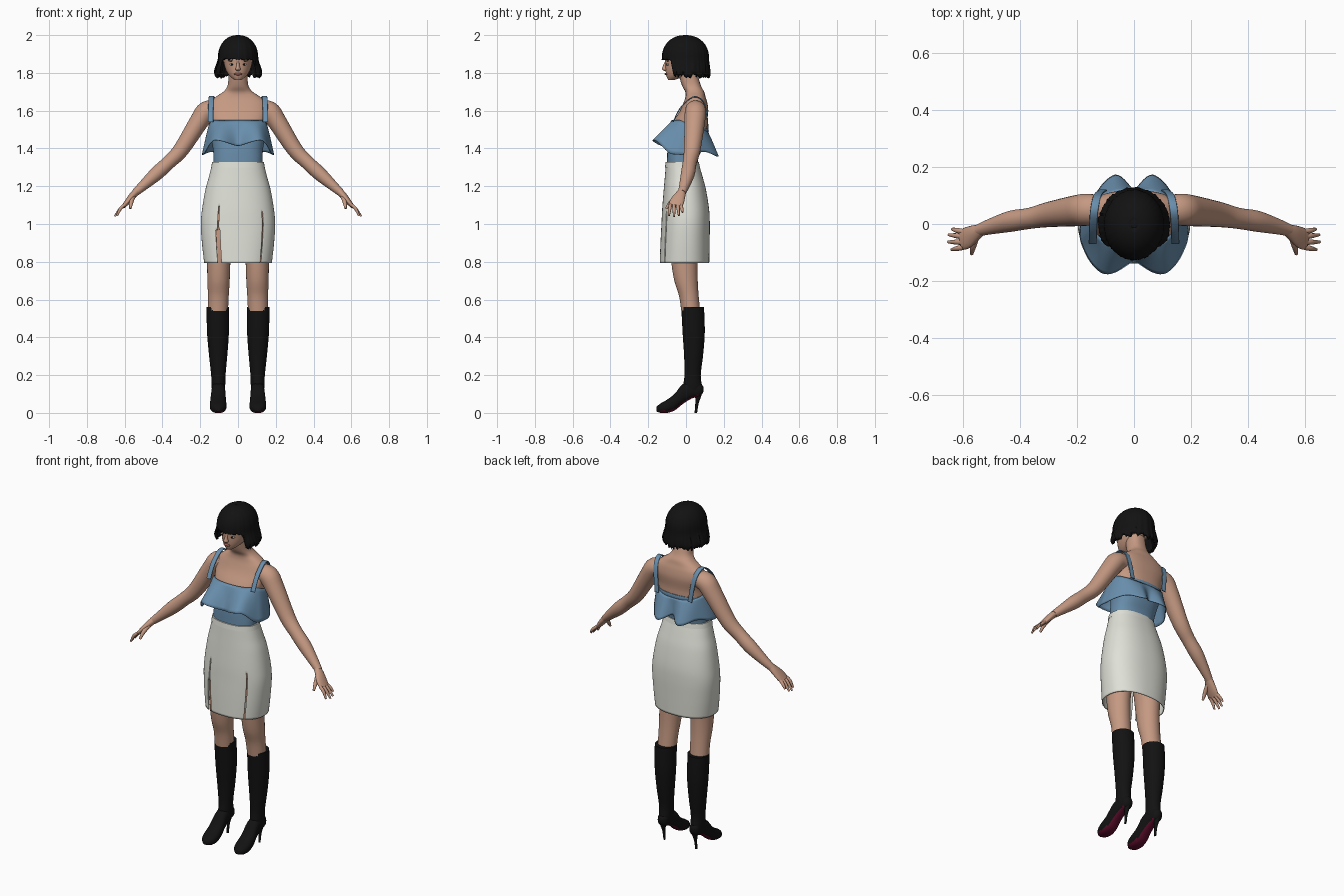
import bpy, bmesh, math, random
from mathutils import Vector as V

random.seed(4)

def material(name, *rgb):
    m = bpy.data.materials.new(name)
    m.diffuse_color = (*rgb, 1)
    return m

SKIN = material("skin", 0.56, 0.32, 0.225)
BLUE = material("dusty blue cloth", 0.14, 0.27, 0.41)
WHITE = material("off white cloth", 0.74, 0.75, 0.68)
BLACK = material("black", 0.006, 0.006, 0.006)
RED = material("crimson sole", 0.11, 0.004, 0.025)
LIPS = material("lip colour", 0.36, 0.12, 0.10)
EYE = material("eye white", 0.7, 0.68, 0.65)

def finish(name, bm, mats, mirror=False, solid=0):
    bmesh.ops.recalc_face_normals(bm, faces=bm.faces)
    for f in bm.faces:
        f.smooth = True
    for e in bm.edges:
        if len(e.link_faces) == 2:
            e.smooth = e.calc_face_angle(0) < 0.9
    me = bpy.data.meshes.new(name)
    bm.to_mesh(me)
    bm.free()
    for m in mats:
        me.materials.append(m)
    ob = bpy.data.objects.new(name, me)
    bpy.context.collection.objects.link(ob)
    if solid:
        s = ob.modifiers.new("thickness", 'SOLIDIFY')
        s.thickness, s.offset = solid, -1
    if mirror:
        ob.modifiers.new("mirror", 'MIRROR').use_mirror_merge = False
    return ob

def grid(name, rows, mats, cap=True, drop=None, rule=None, **kw):
    """Skin closed rings of points into a surface."""
    bm = bmesh.new()
    vs = [[bm.verts.new(p) for p in r] for r in rows]
    n = len(vs[0])
    for i in range(len(vs) - 1):
        for j in range(n):
            k = (j + 1) % n
            if drop and drop(j, rows[i][j].z):
                continue
            bm.faces.new((vs[i][j], vs[i][k], vs[i + 1][k], vs[i + 1][j]))
    if cap:
        bm.faces.new(vs[0])
        bm.faces.new(vs[-1])
    if rule:
        bmesh.ops.recalc_face_normals(bm, faces=bm.faces)
        for f in bm.faces:
            f.material_index = rule(f)
    return finish(name, bm, mats, **kw)

def spline(pts, sub):
    """Catmull-Rom through tuples of numbers."""
    out = []
    for i in range(len(pts) - 1):
        p = [pts[max(i - 1, 0)], pts[i], pts[i + 1], pts[min(i + 2, len(pts) - 1)]]
        for s in range(sub):
            t = s / sub
            out.append([b + 0.5 * t * (c - a + t * (2*a - 5*b + 4*c - d + t * (3*(b - c) + d - a)))
                        for a, b, c, d in zip(*p)])
    return out + [list(pts[-1])]

def loft(name, pts, mat, n=28, sub=4, frame="xy", p=2.0, **kw):
    """pts: x, y, z, radius 1, radius 2. frame: fixed plane, or axis for a following tube."""
    pts = spline(pts, sub)
    rows = []
    for i, q in enumerate(pts):
        c = V(q[:3])
        if frame == "xy":
            u, w = V((1, 0, 0)), V((0, 1, 0))
        elif frame == "xz":
            u, w = V((1, 0, 0)), V((0, 0, 1))
        else:
            t = (V(pts[min(i + 1, len(pts) - 1)][:3]) - V(pts[max(i - 1, 0)][:3])).normalized()
            u = (V(frame) - t * t.dot(V(frame))).normalized()
            w = t.cross(u)
        row = []
        for j in range(n):
            a = 2 * math.pi * j / n
            co, si = math.cos(a), math.sin(a)
            v = c + u * q[3] * math.copysign(abs(co) ** (2 / p), co) \
                  + w * q[4] * math.copysign(abs(si) ** (2 / p), si)
            v.z = max(v.z, 0)
            row.append(v)
        rows.append(row)
    return grid(name, rows, mat if isinstance(mat, list) else [mat], **kw)

def ball(name, loc, scale, mat, mirror=False):
    bm = bmesh.new()
    bmesh.ops.create_uvsphere(bm, u_segments=16, v_segments=10, radius=1)
    for v in bm.verts:
        v.co = V([l + s * c for l, s, c in zip(loc, scale, v.co)])
    finish(name, bm, [mat], mirror)

def rings(t):          # z, centre y, half width, half depth
    return [(0, cy, z, rx, ry) for z, cy, rx, ry in t]

# Body and neck
loft("torso", rings([(.95, 0, .15, .09), (1.15, -.01, .15, .09), (1.32, -.02, .124, .076), (1.4, -.005, .128, .088),
     (1.48, .013, .143, .098), (1.54, .022, .148, .09), (1.6, .043, .158, .075), (1.645, .05, .148, .062),
     (1.675, .05, .115, .053), (1.7, .046, .078, .05), (1.73, .03, .056, .05), (1.78, .015, .05, .05),
     (1.83, .01, .05, .05)]), SKIN, n=48, p=2.4)

# Head and face
loft("head", rings([(1.763, -.078, .018, .017), (1.782, -.053, .043, .05), (1.81, -.03, .062, .078),
     (1.85, -.012, .074, .098), (1.9, -.003, .08, .108), (1.95, 0, .068, .09), (1.975, 0, .03, .04)]), SKIN, n=40)
loft("nose", rings([(1.86, -.106, .006, .006), (1.835, -.111, .009, .012), (1.82, -.112, .014, .015),
     (1.811, -.108, .009, .008)]), SKIN, n=16)
ball("lips", (0, -.104, 1.794), (.021, .009, .007), LIPS)
ball("eye", (.032, -.096, 1.845), (.014, .007, .006), EYE, True)
ball("iris", (.032, -.1, 1.845), (.006, .005, .006), BLACK, True)
ball("brow", (.034, -.096, 1.864), (.019, .008, .003), BLACK, True)

# Bob hair: dome, fringe in front, flared ragged ends at the sides and back
N = 120
tuft = [random.uniform(-1, 1) for _ in range(N)]
rows = []
for i in range(19):
    row = []
    for j in range(N):
        a = 2 * math.pi * j / N
        f = abs((math.degrees(a) + 90 + 180) % 360 - 180)       # angle from the front
        k = min(max((f - 50) / 12, 0), 1)
        end = 1.872 + (1.782 - 1.872) * k + tuft[j] * (.004 + .009 * k)
        if i < 11:
            ph = math.pi / 2 * (i + .3) / 10.3
            z, s, d = 1.885 + .115 * math.cos(ph), math.sin(ph) ** .9, 0
        else:
            d = (i - 10) / 8
            z, s = 1.885 + (end - 1.885) * d, 1
        flare = .2 * k * math.sin(min(d * 1.15, 1) * math.pi / 2) ** 2 - .12 * k * max(0, d - .85) / .15
        s *= 1 + .02 * tuft[(j * 7) % N] * (i / 18)
        row.append(V((.106 * s * (1 + flare), -.003 + s * (.124 + .04 * flare) * math.sin(a), z)))
        row[-1].x *= math.cos(a)
    rows.append(row)
ob = grid("bob_hair", rows, [BLACK], cap=False, solid=.012)
loft("hair_crown", rings([(1.9, 0, .085, .1), (1.95, 0, .078, .088), (1.985, 0, .045, .05), (2.0, 0, .012, .012)]), BLACK)

# Arms and hands
loft("arm", [(.11, .05, 1.605, .05, .045), (.165, .05, 1.597, .056, .054), (.208, .046, 1.54, .054, .05),
     (.3, .033, 1.395, .044, .042), (.365, .02, 1.328, .037, .037), (.43, .01, 1.268, .037, .037),
     (.5, -.008, 1.205, .028, .027), (.545, -.022, 1.165, .021, .02)], SKIN, frame=(0, 1, 0), mirror=True)
loft("palm", [(.535, -.02, 1.175, .02, .019), (.56, -.033, 1.148, .03, .018), (.585, -.048, 1.118, .038, .015),
     (.605, -.056, 1.095, .036, .011)], SKIN, n=20, frame=(0, 1, 0), mirror=True)
for name, y0, tip in [("little_finger", -.027, (.638, -.018, 1.062)), ("ring_finger", -.045, (.65, -.038, 1.045)),
                      ("middle_finger", -.064, (.652, -.063, 1.04)), ("index_finger", -.082, (.64, -.09, 1.045))]:
    mid = (.622, (y0 + tip[1]) / 2, 1.082)
    loft(name, [(.598, y0, 1.103, .009, .009), (*mid, .009, .009), (*tip, .005, .005)], SKIN, n=10,
         frame=(0, 1, 0), mirror=True)
loft("thumb", [(.555, -.045, 1.145, .013, .013), (.565, -.08, 1.115, .011, .011), (.57, -.105, 1.082, .006, .006)],
     SKIN, n=12, frame=(1, 0, 0), mirror=True)

# Top: bodice, ruffle and straps
loft("bodice", rings([(1.305, -.02, .129, .081), (1.35, -.017, .13, .083), (1.4, -.005, .133, .093),
     (1.48, .013, .148, .103), (1.505, .016, .149, .1)]), BLUE, n=48, p=2.4)

HEM = [(0, .135, 1.415), (35, .207, 1.445), (70, .198, 1.37), (90, .19, 1.365), (125, .172, 1.382),
       (158, .186, 1.358), (180, .125, 1.388)]           # angle from front, reach, height

def hem(f):
    for (f0, r0, z0), (f1, r1, z1) in zip(HEM, HEM[1:]):
        if f <= f1:
            t = .5 - .5 * math.cos(math.pi * (f - f0) / (f1 - f0))
            return r0 + (r1 - r0) * t, z0 + (z1 - z0) * t

rows = []
for i in range(10):
    t, row = i / 9, []
    for j in range(120):
        a = 2 * math.pi * j / 120
        co, si = math.cos(a), math.sin(a)
        r, z = hem(abs((math.degrees(a) + 270) % 360 - 180))
        top = V((.153 * math.copysign(abs(co) ** .85, co), .022 + .098 * math.copysign(abs(si) ** .85, si),
                 1.55 - .065 * max(0, (si + .5) / 1.5)))
        low = V((r * co, r * si, z))
        q = top.lerp(low, t ** .9)
        q.z = top.z + (low.z - top.z) * t
        row.append(q)
    rows.append(row)
grid("ruffle", rows, [BLUE], cap=False, solid=.004)
loft("strap", [(.145, -.068, 1.54, .014, .003), (.144, -.025, 1.62, .014, .003), (.14, .045, 1.674, .014, .003),
     (.128, .1, 1.63, .014, .003), (.108, .118, 1.49, .014, .003)], BLUE, n=12, sub=6, frame=(1, 0, 0), p=4, mirror=True)

# Pencil skirt with two front slits
loft("skirt", rings([(1.325, -.02, .135, .086), (1.25, -.012, .154, .1), (1.18, -.006, .173, .112),
     (1.08, -.002, .19, .124), (1.0, -.002, .197, .128), (.9, -.005, .191, .13), (.793, -.008, .179, .131)]),
     WHITE, n=180, sub=6, p=2.3, cap=False, solid=.004,
     drop=lambda j, z: (j in (118, 119, 120, 121) and z < .98) or (j == 120 and z < 1.1) or (j == 154 and z < 1.08))
loft("waistband", rings([(1.328, -.02, .137, .088), (1.3, -.019, .142, .0925)]), WHITE, n=64, sub=2, p=2.3)

# Legs
loft("leg", [(.09, -.002, 1.02, .075, .085), (.098, -.005, .9, .07, .08), (.102, -.008, .8, .062, .07),
     (.103, 0, .7, .059, .062), (.104, .015, .62, .055, .052), (.106, .025, .54, .053, .05)], SKIN, mirror=True)

# Heeled boots: shaft, foot with crimson sole, spike heel
loft("boot_shaft", [(.107, .035, .56, .06, .06), (.107, .038, .5, .059, .06), (.106, .041, .41, .057, .058),
     (.105, .04, .3, .048, .05), (.104, .035, .2, .038, .043), (.104, .035, .14, .036, .05),
     (.104, .038, .105, .03, .045)], BLACK, mirror=True)
loft("boot_foot", [(.104, .092, .125, .012, .014), (.104, .075, .122, .028, .034), (.104, .03, .123, .034, .047),
     (.104, -.02, .0975, .038, .0525), (.105, -.06, .057, .042, .044), (.105, -.1, .035, .044, .035),
     (.105, -.135, .025, .036, .025), (.105, -.157, .02, .016, .012)], [BLACK, RED], frame="xz", p=2.4, mirror=True,
     rule=lambda f: int(f.normal.z < -.6 and f.calc_center_median().y < .065))
loft("boot_heel", [(.104, .066, .115, .024, .024), (.104, .064, .085, .014, .016), (.104, .058, .05, .008, .009),
     (.104, .052, 0, .006, .007)], BLACK, n=14, mirror=True)
